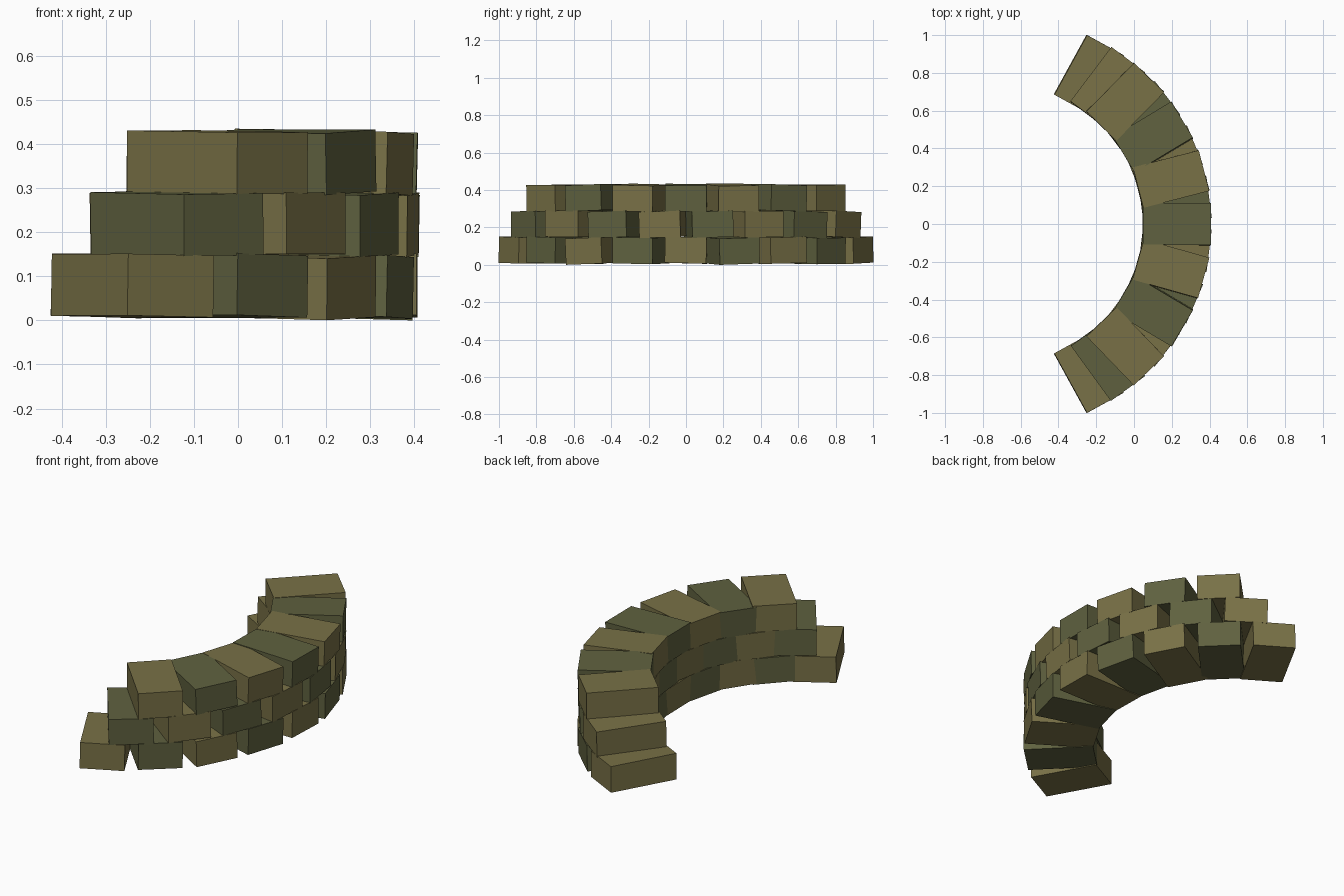
import bpy, math, random
from mathutils import Euler, Matrix, Vector

if "Cube" in bpy.data.objects:
    bpy.data.objects.remove(bpy.data.objects["Cube"])

random.seed(4)

CENTRE_X = -0.677            # centre of the wall's arc
RADIUS = 0.903               # arc radius through the middle of the blocks
STEP = math.radians(15.25)   # angle between neighbouring blocks
SIZE = (0.36, 0.222, 0.14)   # radial, tangential, vertical


def material(name, colour):
    m = bpy.data.materials.new(name)
    m.diffuse_color = (*colour, 1)
    m.use_nodes = True
    m.node_tree.nodes["Principled BSDF"].inputs["Base Color"].default_value = m.diffuse_color
    return m


mats = [material("tan_sack", (0.19, 0.165, 0.062)),
        material("olive_sack", (0.115, 0.12, 0.05))]


def jitter(degrees):
    return math.radians(random.uniform(-degrees, degrees))


def block(name, angle, z, mat):
    # slightly tilted box, long side pointing at the arc centre
    tilt = Euler((jitter(2.2), math.radians(0.8) + jitter(1.2), jitter(1.0)))
    place = (Matrix.Translation((CENTRE_X, 0, z))
             @ Matrix.Rotation(angle, 4, 'Z')
             @ Matrix.Translation((RADIUS, 0, 0))
             @ tilt.to_matrix().to_4x4())
    bpy.ops.mesh.primitive_cube_add(size=1)
    ob = bpy.context.object
    ob.name = name
    ob.data.transform(place @ Matrix.Diagonal((*SIZE, 1)))
    ob.data.materials.append(mat)
    return ob


# Three staggered courses: 9, 8 and 7 blocks, alternating colours
blocks = []
for row, (count, z) in enumerate(((9, 0.08), (8, 0.221), (7, 0.36))):
    for i in range(count):
        angle = (i - (count - 1) / 2) * STEP
        blocks.append(block(f"wall_block_row{row + 1}_{i + 1}", angle, z,
                            mats[(i + row) % 2]))

# Rest the lowest corner on the ground
low = min(v.co.z for ob in blocks for v in ob.data.vertices)
for ob in blocks:
    ob.data.transform(Matrix.Translation(Vector((0, 0, -low))))
